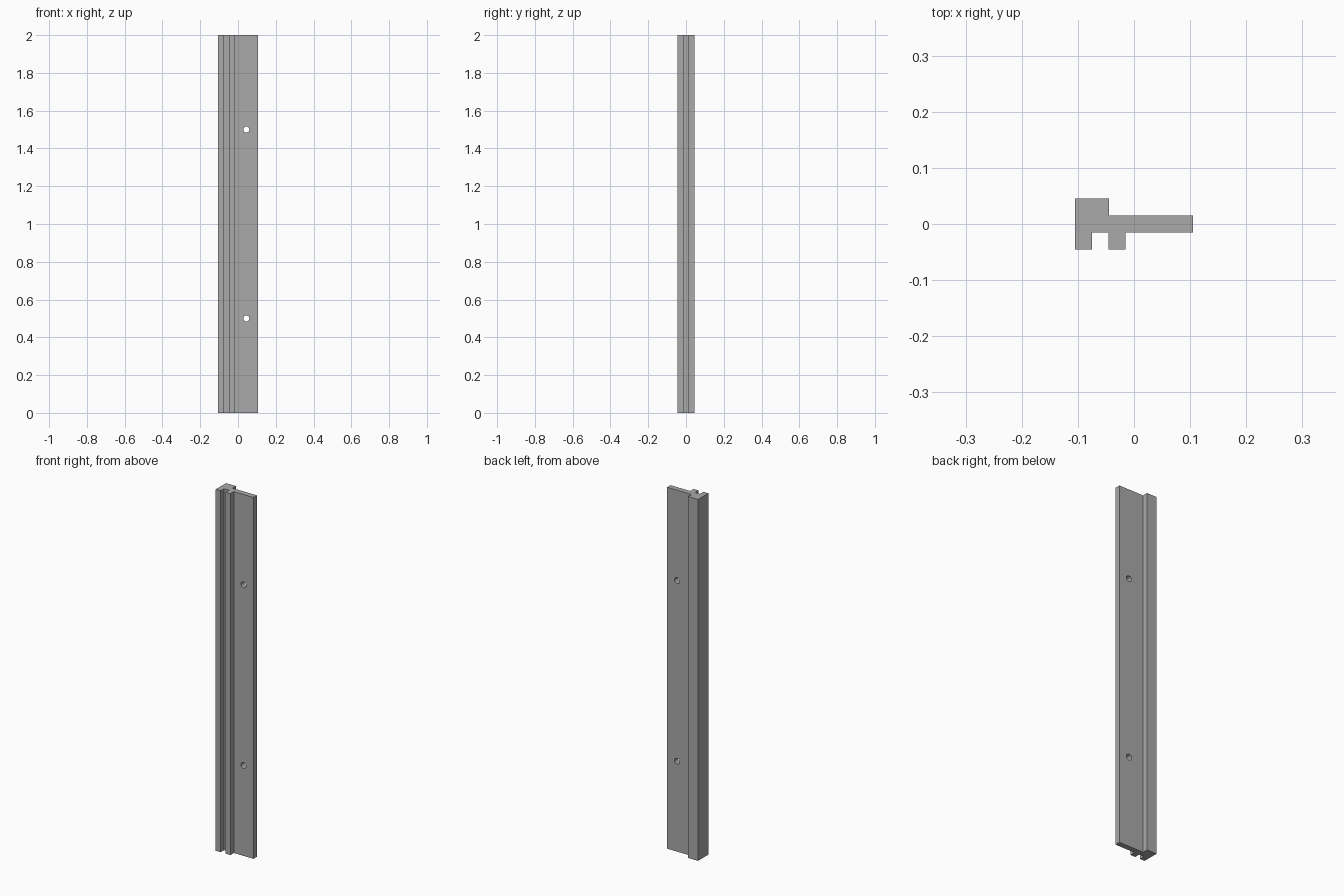
import bpy
import bmesh
from mathutils import Matrix, Vector

cube = bpy.data.objects.get("Cube")
if cube:
    bpy.data.objects.remove(cube, do_unlink=True)

LENGTH = 2.0
HOLE_X, HOLE_RADIUS = 0.044, 0.016

grey = bpy.data.materials.new("plain grey")
grey.use_nodes = True
colour = (0.4, 0.4, 0.4, 1.0)
grey.diffuse_color = colour
grey.node_tree.nodes["Principled BSDF"].inputs["Base Color"].default_value = colour


def make_object(name, bm):
    bmesh.ops.recalc_face_normals(bm, faces=bm.faces)
    mesh = bpy.data.meshes.new(name)
    bm.to_mesh(mesh)
    bm.free()
    mesh.materials.append(grey)
    obj = bpy.data.objects.new(name, mesh)
    bpy.context.collection.objects.link(obj)
    return obj


# Rail: constant section with a thick edge, a front groove and a thin flange
section = [
    (-0.105, -0.045), (-0.075, -0.045), (-0.075, -0.015), (-0.045, -0.015),
    (-0.045, -0.045), (-0.015, -0.045), (-0.015, -0.015), (0.105, -0.015),
    (0.105, 0.015), (-0.045, 0.015), (-0.045, 0.045), (-0.105, 0.045),
]
bm = bmesh.new()
base = bm.faces.new([bm.verts.new((x, y, 0)) for x, y in section])
top = bmesh.ops.extrude_face_region(bm, geom=[base])
bmesh.ops.translate(bm, vec=Vector((0, 0, LENGTH)),
                    verts=[g for g in top["geom"] if isinstance(g, bmesh.types.BMVert)])
rail = make_object("rail", bm)

# Screw holes through the flange at the quarter points
bm = bmesh.new()
for z in (LENGTH / 4, LENGTH * 3 / 4):
    place = Matrix.Translation((HOLE_X, 0, z)) @ Matrix.Rotation(1.5707963, 4, "X")
    bmesh.ops.create_cone(bm, cap_ends=True, segments=32, radius1=HOLE_RADIUS,
                          radius2=HOLE_RADIUS, depth=0.1, matrix=place)
cutter = make_object("screw_hole_cutter", bm)
cutter.hide_render = True
cutter.hide_set(True)

holes = rail.modifiers.new("screw holes", "BOOLEAN")
holes.operation = "DIFFERENCE"
holes.solver = "EXACT"
holes.object = cutter

# Smooth hole walls, crisp rail edges
bpy.ops.object.select_all(action="DESELECT")
rail.select_set(True)
bpy.context.view_layer.objects.active = rail
bpy.ops.object.modifier_apply(modifier=holes.name)
bpy.ops.object.shade_smooth_by_angle(angle=0.6)
